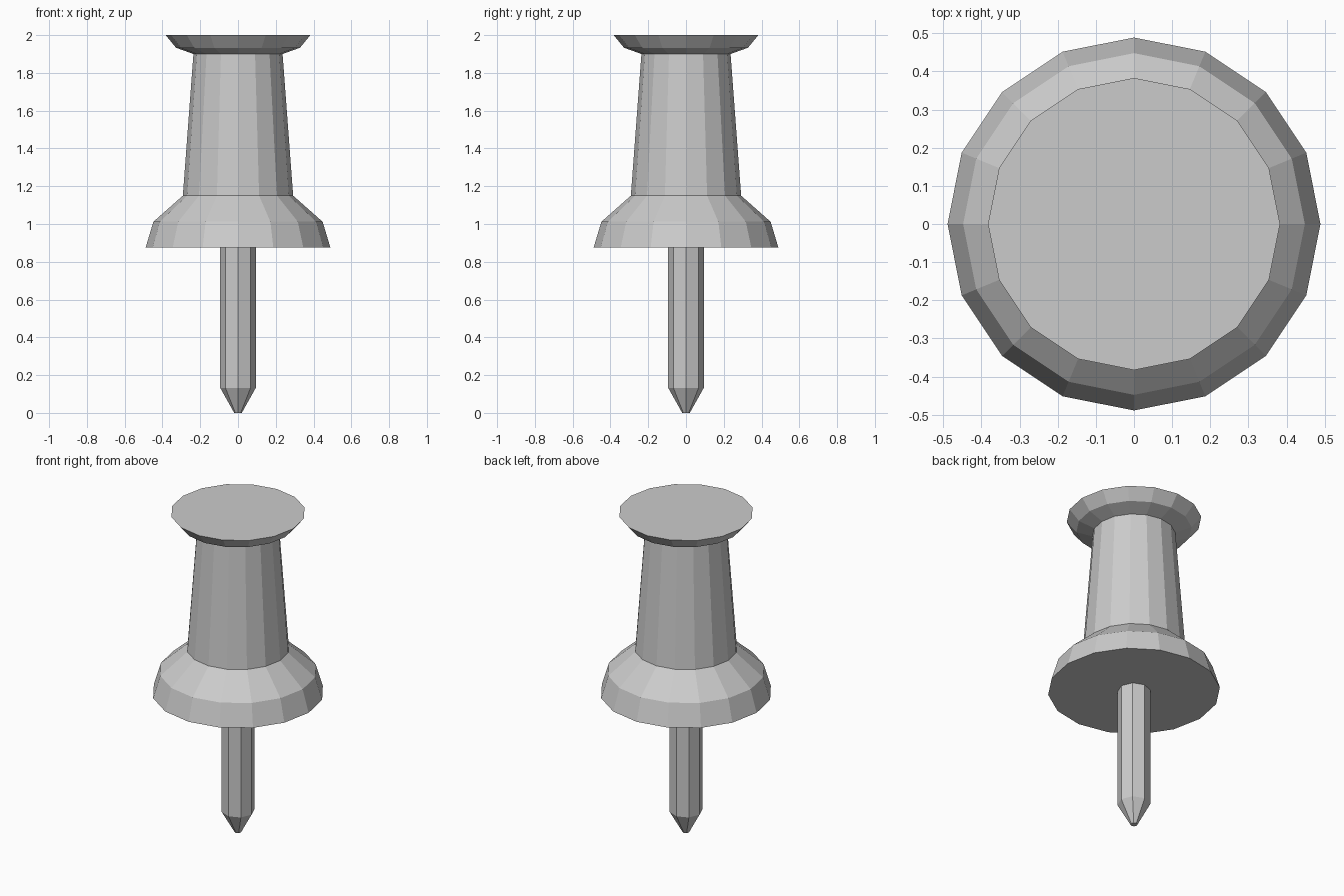
import bpy, bmesh
from math import cos, sin, tau

if "Cube" in bpy.data.objects:
    bpy.data.objects.remove(bpy.data.objects["Cube"])


def lathe(name, profile, sides):
    """Closed, flat-shaded solid of revolution from (radius, z) points, bottom to top."""
    bm = bmesh.new()
    rings = [[bm.verts.new((r * cos(tau * i / sides), r * sin(tau * i / sides), z))
              for i in range(sides)] for r, z in profile]
    for low, high in zip(rings, rings[1:]):
        for i in range(sides):
            j = (i + 1) % sides
            bm.faces.new((low[i], low[j], high[j], high[i]))
    bm.faces.new(rings[0][::-1])
    bm.faces.new(rings[-1])
    mesh = bpy.data.meshes.new(name)
    bm.to_mesh(mesh)
    bm.free()
    obj = bpy.data.objects.new(name, mesh)
    bpy.context.collection.objects.link(obj)
    return obj


# Grip: flared collar, tapered barrel and flat-topped head
lathe("grip", [(0.489, 0.875), (0.448, 1.012), (0.292, 1.15),
               (0.236, 1.90), (0.328, 1.933), (0.383, 2.0)], 16)

# Pin: octagonal shaft with a blunt point
lathe("pin", [(0.02, 0.0), (0.094, 0.132), (0.094, 0.88)], 8)
